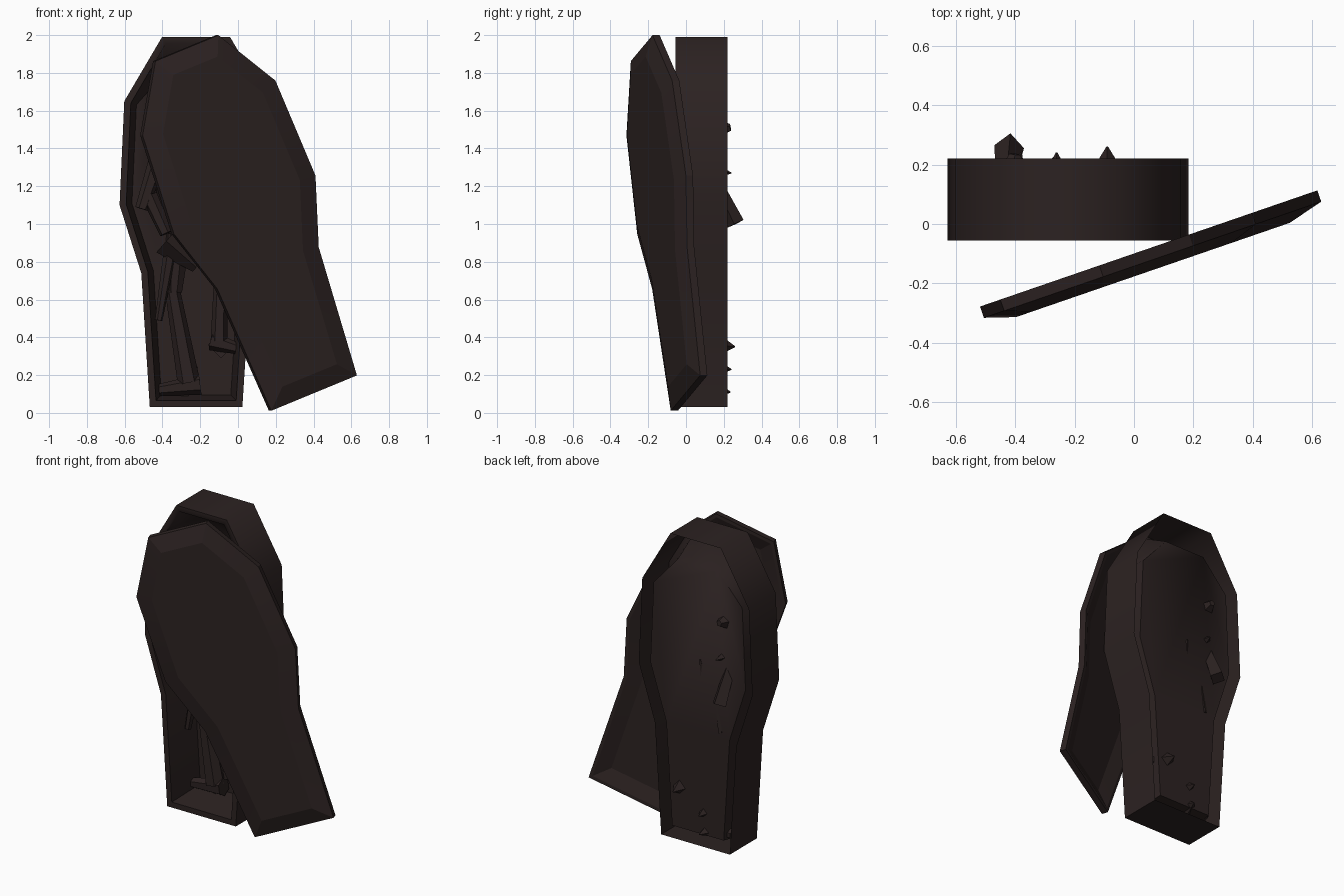
import bpy, bmesh, math
from mathutils import Matrix, Vector

if "Cube" in bpy.data.objects:
    bpy.data.objects.remove(bpy.data.objects["Cube"])

mat = bpy.data.materials.new("dark_brown_wood")
mat.use_nodes = True
colour = (0.025, 0.016, 0.0155, 1)
mat.diffuse_color = colour
mat.node_tree.nodes["Principled BSDF"].inputs["Base Color"].default_value = colour

# Half widths of the coffin outline at each height
PROFILE = [(0.245, 0), (0.29, 0.71), (0.405, 1.07), (0.38, 1.62), (0.18, 1.96)]


def finish(bm, name, matrix=Matrix(), smooth_angle=30):
    bm.transform(matrix)
    mesh = bpy.data.meshes.new(name)
    bm.to_mesh(mesh)
    bm.free()
    mesh.shade_smooth()
    mesh.set_sharp_from_angle(angle=math.radians(smooth_angle))
    mesh.materials.append(mat)
    obj = bpy.data.objects.new(name, mesh)
    bpy.context.collection.objects.link(obj)


def coffin_slab(front, back, widen=1.0):
    """Coffin-shaped prism; returns the mesh with its front and back faces."""
    pts = [(w * widen, z) for w, z in PROFILE]
    pts += [(-w, z) for w, z in reversed(pts)]
    bm = bmesh.new()
    a = [bm.verts.new((x, front, z)) for x, z in pts]
    b = [bm.verts.new((x, back, z)) for x, z in pts]
    front_face = bm.faces.new(a)
    back_face = bm.faces.new(b[::-1])
    for i in range(len(pts)):
        j = (i + 1) % len(pts)
        bm.faces.new((a[j], a[i], b[i], b[j]))
    bmesh.ops.recalc_face_normals(bm, faces=bm.faces[:])
    return bm, front_face, back_face


def inset(bm, face, width, depth=0.0):
    bmesh.ops.inset_individual(bm, faces=[face], thickness=width, depth=depth,
                               use_even_offset=True)


# Coffin box: tapered cavity in front, outer shell left open behind it
bm, front_face, back_face = coffin_slab(-0.055, 0.22)
inset(bm, front_face, 0.035)
inset(bm, front_face, 0.03, -0.25)
for v in front_face.verts:
    if v.co.z > 1.8:
        v.co.z -= 0.1
bmesh.ops.delete(bm, geom=[back_face], context="FACES_ONLY")
finish(bm, "coffin_box", Matrix.Translation((-0.222, 0, 0.03)), 65)

# Leaning lid: bevelled front, hollow back that follows the bevel
bm, front_face, back_face = coffin_slab(-0.04, 0, 1.05)
inset(bm, front_face, 0.1, 0.033)
inset(bm, back_face, 0.02)
inset(bm, back_face, 0.085, -0.033)
finish(bm, "coffin_lid", Matrix.Translation((0.39, 0.035, 0.105))
       @ Matrix.Rotation(math.radians(19), 4, "Z")
       @ Matrix.Rotation(math.radians(-21.3), 4, "Y"), 15)


def limb(name, start, end, r1, r2, sides=6):
    a, b = Vector(start), Vector(end)
    bm = bmesh.new()
    bmesh.ops.create_cone(bm, cap_ends=True, segments=sides, radius1=r1,
                          radius2=r2, depth=(b - a).length)
    turn = (b - a).to_track_quat("Z", "Y").to_matrix().to_4x4()
    finish(bm, name, Matrix.Translation((a + b) / 2) @ turn)


# Slumped remains lying inside the box
limb("right_shin", (-0.345, 0.14, 0.64), (-0.26, 0.14, 0.16), 0.04, 0.06)
limb("right_foot", (-0.20, 0.14, 0.15), (-0.43, 0.14, 0.12), 0.055, 0.03)
limb("right_thigh", (-0.33, 0.13, 0.64), (-0.30, 0.12, 0.98), 0.035, 0.06)
limb("left_shin", (-0.09, 0.14, 0.75), (-0.10, 0.14, 0.38), 0.035, 0.045)
limb("left_foot", (-0.14, 0.15, 0.38), (0.0, 0.13, 0.34), 0.05, 0.03)
limb("left_thigh", (-0.10, 0.13, 0.72), (-0.16, 0.12, 0.98), 0.035, 0.06)
limb("torso", (-0.23, 0.10, 0.92), (-0.23, 0.07, 1.42), 0.08, 0.11, 8)
limb("neck", (-0.23, 0.08, 1.40), (-0.23, 0.08, 1.54), 0.05, 0.04)
limb("right_upper_arm", (-0.40, 0.12, 1.42), (-0.51, 0.11, 1.08), 0.05, 0.035)
limb("right_forearm", (-0.47, 0.12, 1.15), (-0.38, 0.10, 0.95), 0.045, 0.035)
limb("right_wrist", (-0.36, 0.10, 0.85), (-0.42, 0.09, 0.49), 0.035, 0.02)
limb("left_upper_arm", (-0.07, 0.12, 1.42), (0.03, 0.11, 1.08), 0.05, 0.035)
limb("cloth_scrap", (-0.38, 0.08, 0.91), (-0.22, 0.08, 0.77), 0.08, 0.03, 4)

# Head
bm = bmesh.new()
bmesh.ops.create_icosphere(bm, subdivisions=2, radius=0.1)
finish(bm, "head", Matrix.Translation((-0.23, 0.07, 1.63)))

# Broken tips that pierce the back panel
limb("elbow_tip", (-0.43, 0.16, 1.21), (-0.42, 0.26, 1.00), 0.035, 0.05, 4)
limb("shoulder_tip", (-0.41, 0.15, 1.50), (-0.40, 0.235, 1.51), 0.06, 0.02, 5)
limb("rib_tip", (-0.40, 0.15, 1.28), (-0.38, 0.24, 1.27), 0.04, 0.003, 4)
limb("spine_tip", (-0.25, 0.17, 1.10), (-0.24, 0.20, 1.22), 0.025, 0.005, 4)
limb("wrist_tip", (-0.36, 0.18, 0.95), (-0.38, 0.19, 0.78), 0.02, 0.015, 4)
limb("left_heel_tip", (-0.09, 0.15, 0.36), (-0.09, 0.26, 0.35), 0.07, 0.003, 4)
limb("ankle_tip", (-0.26, 0.15, 0.24), (-0.26, 0.24, 0.23), 0.05, 0.003, 4)
limb("right_heel_tip", (-0.28, 0.15, 0.12), (-0.26, 0.235, 0.11), 0.05, 0.003, 4)
